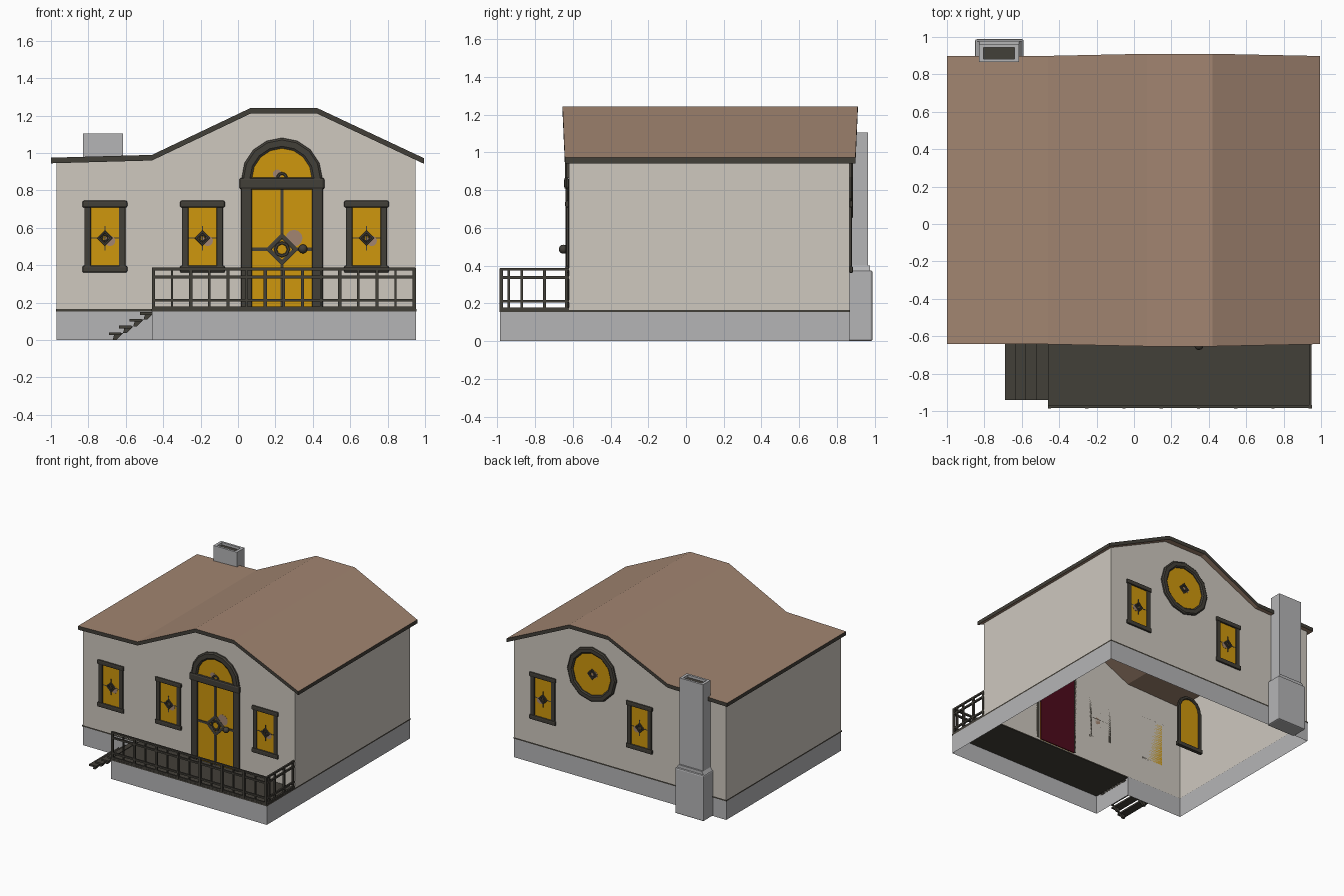
import bpy, bmesh, math
from mathutils import Vector

if "Cube" in bpy.data.objects:
    bpy.data.objects.remove(bpy.data.objects["Cube"])


def mat(name, c):
    m = bpy.data.materials.new(name)
    m.diffuse_color = (*c, 1)
    m.use_nodes = True
    m.node_tree.nodes["Principled BSDF"].inputs["Base Color"].default_value = m.diffuse_color
    return m


WALL = mat("plaster", (0.62, 0.58, 0.52))
STONE = mat("grey stone", (0.46, 0.46, 0.47))
DARK = mat("dark timber", (0.055, 0.05, 0.04))
ROOF = mat("brown roof", (0.36, 0.235, 0.165))
GLASS = mat("amber glass", (0.62, 0.31, 0.004))
RED = mat("dark red", (0.075, 0.003, 0.012))


def make(name, verts, faces, mats, fix=True):
    me = bpy.data.meshes.new(name)
    me.from_pydata(verts, [], faces)
    bm = bmesh.new()
    bm.from_mesh(me)
    if fix:
        bmesh.ops.recalc_face_normals(bm, faces=bm.faces)
    bm.to_mesh(me)
    bm.free()
    ob = bpy.data.objects.new(name, me)
    bpy.context.collection.objects.link(ob)
    for m in (mats if isinstance(mats, list) else [mats]):
        me.materials.append(m)
    return ob


def box(name, x0, x1, y0, y1, z0, z1, m, bevel=0):
    v = [(x, y, z) for x in (x0, x1) for y in (y0, y1) for z in (z0, z1)]
    f = [(0, 1, 3, 2), (4, 6, 7, 5), (0, 4, 5, 1), (2, 3, 7, 6), (0, 2, 6, 4), (1, 5, 7, 3)]
    ob = make(name, v, f, m)
    if bevel:
        b = ob.modifiers.new("bevel", "BEVEL")
        b.width, b.segments = bevel, 2
    return ob


def prism(name, pts, y0, y1, m):
    # closed outline in the x-z plane, extruded along y
    n = len(pts)
    v = [(x, y, z) for y in (y0, y1) for x, z in pts]
    f = [tuple(range(n)), tuple(range(n, 2 * n))]
    f += [(i, (i + 1) % n, n + (i + 1) % n, n + i) for i in range(n)]
    return make(name, v, f, m)


def arc(cx, cz, r, n, a0=0.0, a1=2 * math.pi, closed=True):
    k = n if closed else n + 1
    return [(cx + r * math.cos(a0 + (a1 - a0) * i / n), cz + r * math.sin(a0 + (a1 - a0) * i / n)) for i in range(k)]


def ring(name, cx, cz, y0, y1, ri, ro, n, m, half=False):
    # moulded ring facing y: y0 is the wall side, y1 the outer side
    e = 0.2 * (ro - ri)
    section = [(ri, y0), (ri, y0 + 0.6 * (y1 - y0)), (ri + e, y1), (ro - e, y1), (ro, y0 + 0.6 * (y1 - y0)), (ro, y0)]
    k = n + 1 if half else n
    v, f = [], []
    for i in range(k):
        a = (math.pi if half else 2 * math.pi) * i / n
        v += [(cx + r * math.cos(a), y, cz + r * math.sin(a)) for r, y in section]
    for i in range(n):
        j = (i + 1) % k
        f += [(i * 6 + s, j * 6 + s, j * 6 + (s + 1) % 6, i * 6 + (s + 1) % 6) for s in range(6)]
    return make(name, v, f, m)


# roof outline, left to right
PROFILE = [(-1.0, 0.975), (-0.46, 0.99), (0.07, 1.242), (0.42, 1.242), (0.995, 0.972)]
FRONT, BACK, LEFT, RIGHT = -0.62, 0.865, -0.97, 0.95


def roof_z(x):
    for (xa, za), (xb, zb) in zip(PROFILE, PROFILE[1:]):
        if xa <= x <= xb:
            return za + (zb - za) * (x - xa) / (xb - xa)


# roof: brown slopes with dark edges
v, f = [], []
for x, z in PROFILE:
    d = 0.012 * (z - 0.97) / 0.27
    for zz in (z, z - 0.03):
        v += [(x, -0.642 - d, zz), (x, 0.898 + d, zz)]
for i in range(len(PROFILE) - 1):
    a, b = 4 * i, 4 * i + 4
    f += [(a, b, b + 1, a + 1), (a + 2, a + 3, b + 3, b + 2), (a, a + 2, b + 2, b), (a + 1, b + 1, b + 3, a + 3)]
e = 4 * (len(PROFILE) - 1)
f += [(0, 1, 3, 2), (e, e + 2, e + 3, e + 1)]
roof = make("roof", v, f, [ROOF, DARK])
for p in roof.data.polygons:
    p.material_index = 0 if abs(p.normal.z) > 0.5 else 1

# walls: open shell under the roof
top = [LEFT, -0.46, 0.07, 0.42, RIGHT]
out = [(LEFT, 0.16), (RIGHT, 0.16)] + [(x, roof_z(x) - 0.015) for x in reversed(top)]
n = len(out)
v = [(x, y, z) for y in (FRONT, BACK) for x, z in out]
make("walls", v, [tuple(range(n)), tuple(range(2 * n - 1, n - 1, -1)), (1, n + 1, n + 2, 2), (n - 1, 2 * n - 1, n, 0)], WALL)

# plinth and thin band around house and porch
plan = [(LEFT, FRONT), (-0.46, FRONT), (-0.46, -0.985), (RIGHT, -0.985), (RIGHT, BACK), (LEFT, BACK)]


def band(name, g, z0, z1, m):
    cx, cy = 0, 0
    pts = [(x + math.copysign(g, x - cx), y + math.copysign(g, y - cy)) for x, y in plan]
    k = len(pts)
    make(name, [(x, y, z) for z in (z0, z1) for x, y in pts],
         [(i, (i + 1) % k, k + (i + 1) % k, k + i) for i in range(k)], m)


band("plinth", 0.001, 0, 0.16, STONE)
band("plinth_band", 0.004, 0.153, 0.165, DARK)
box("porch_floor", -0.46, RIGHT, -0.985, FRONT, 0.15, 0.164, DARK)

# chimney with open flue
box("chimney_base", -0.85, -0.59, 0.85, 0.988, 0, 0.375, STONE, 0.01)
prism("chimney_shoulder", [(-0.845, 0.37), (-0.595, 0.37), (-0.615, 0.4), (-0.825, 0.4)], 0.85, 0.975, STONE)
for nm, a in (("left", (-0.828, -0.805, 0.865, 0.963)), ("right", (-0.638, -0.615, 0.865, 0.963)),
              ("front", (-0.805, -0.638, 0.865, 0.883)), ("back", (-0.805, -0.638, 0.945, 0.963))):
    box("chimney_" + nm, *a, 0.38, 1.105, STONE)
box("chimney_flue", -0.806, -0.637, 0.882, 0.946, 1.0, 1.085, DARK)


def emblem(name, cx, cz, w, s, r):
    y0, y1 = w + s * 0.004, w + s * 0.012
    ring(name + "_diamond", cx, cz, y0, y1, r * 0.62, r, 4, DARK)
    ring(name + "_circle", cx, cz, y0, y1, r * 0.3, r * 0.5, 8, DARK)


def pane_spot(name, cx, cz, w, s, r):
    prism(name, arc(cx, cz, r, 12), w, w + s * 0.006, ROOF)


def window(name, cx, w, s):
    def b(part, x0, x1, z0, z1, d, m, bev=0):
        box(name + part, cx + x0, cx + x1, min(w, w + s * d), max(w, w + s * d), z0, z1, m, bev)
    b("_glass", -0.08, 0.08, 0.38, 0.72, 0.004, GLASS)
    for sd in (-1, 1):
        b("_jamb", *sorted((sd * 0.075, sd * 0.11)), 0.38, 0.72, 0.014, DARK, 0.006)
    b("_head", -0.12, 0.12, 0.708, 0.745, 0.02, DARK, 0.009)
    b("_sill", -0.12, 0.12, 0.36, 0.398, 0.02, DARK, 0.009)
    emblem(name + "_emblem", cx, 0.545, w, s, 0.042)
    b("_bar_h", -0.075, 0.075, 0.542, 0.548, 0.005, DARK)
    b("_bar_v", -0.003, 0.003, 0.48, 0.61, 0.008, DARK)
    pane_spot(name + "_spot", cx + 0.028, 0.53, w, s, 0.028)


for i, x in enumerate((-0.712, -0.19, 0.687)):
    window("front_window_%d" % i, x, FRONT, -1)
for i, x in enumerate((0.685, -0.19)):
    window("back_window_%d" % i, x, BACK, 1)

# round window in the back gable
prism("round_glass", arc(0.24, 0.87, 0.19, 12), BACK, BACK + 0.004, GLASS)
ring("round_frame", 0.24, 0.87, BACK, BACK + 0.02, 0.172, 0.222, 12, DARK)
emblem("round_emblem", 0.24, 0.87, BACK, 1, 0.045)
pane_spot("round_spot", 0.22, 0.87, BACK, 1, 0.028)

# front door with arched transom
DX = 0.235
box("door", DX - 0.165, DX + 0.165, FRONT - 0.005, FRONT, 0.164, 0.81, GLASS)
box("door_inside", DX - 0.165, DX + 0.165, FRONT + 0.003, FRONT + 0.01, 0.164, 0.81, RED)
for sd in (-1, 1):
    a, b = sorted((DX + sd * 0.16, DX + sd * 0.22))
    box("door_jamb", a, b, FRONT - 0.018, FRONT, 0.164, 0.82, DARK, 0.01)
box("door_lintel", DX - 0.228, DX + 0.228, FRONT - 0.026, FRONT, 0.805, 0.868, DARK, 0.015)
prism("transom_glass", arc(DX, 0.865, 0.165, 8, 0, math.pi, False), FRONT - 0.004, FRONT, GLASS)
ring("transom_arch", DX, 0.865, FRONT, FRONT - 0.02, 0.16, 0.216, 8, DARK, True)
ring("transom_emblem", DX, 0.868, FRONT - 0.003, FRONT - 0.012, 0.015, 0.03, 8, DARK, True)
pane_spot("transom_spot", DX - 0.025, 0.888, FRONT, -1, 0.024)
pane_spot("door_spot", DX + 0.065, 0.545, FRONT, -1, 0.045)
emblem("door_emblem", DX, 0.485, FRONT, -1, 0.088)
for z0, z1 in ((0.164, 0.41), (0.56, 0.81)):
    box("door_bar_v", DX - 0.009, DX + 0.009, FRONT - 0.01, FRONT, z0, z1, DARK)
for x0, x1 in ((-0.165, -0.07), (0.07, 0.165)):
    box("door_bar_h", DX + x0, DX + x1, FRONT - 0.01, FRONT, 0.476, 0.494, DARK)
bpy.ops.mesh.primitive_uv_sphere_add(segments=12, ring_count=8, radius=0.024, location=(0.347, FRONT - 0.03, 0.487))
knob = bpy.context.object
knob.name = "door_knob"
knob.data.materials.append(DARK)
bpy.ops.object.shade_smooth()
box("knob_stem", 0.339, 0.355, FRONT - 0.03, FRONT, 0.479, 0.495, DARK)

# small arched panel inside the house
box("inner_panel", -0.64, -0.46, -0.02, -0.012, 0.17, 0.5, GLASS)
prism("inner_panel_top", arc(-0.55, 0.5, 0.09, 8, 0, math.pi, False), -0.02, -0.012, GLASS)
ring("inner_arch", -0.55, 0.5, -0.02, -0.002, 0.085, 0.112, 8, DARK, True)
for x in (-0.65, -0.45):
    box("inner_jamb", x - 0.013, x + 0.013, -0.02, -0.002, 0.17, 0.5, DARK)
box("inner_sill", -0.67, -0.43, -0.025, 0.003, 0.16, 0.19, DARK)

# porch railing along the front and right side
RY, RX, t = -0.978, 0.942, 0.007
for z in (0.38, 0.337, 0.212, 0.172):
    box("front_rail", -0.46, RX + t, RY - t, RY + t, z - t, z + t, DARK)
    box("side_rail", RX - t, RX + t, RY, FRONT, z - t, z + t, DARK)
N = 15
for i in range(N):
    x = -0.452 + (RX + 0.452) * i / (N - 1)
    w = 0.009 if i % 2 == 0 else 0.006
    box("front_post", x - w, x + w, RY - w, RY + w, 0.16, 0.385, DARK)
for y in (-0.94, -0.87, -0.75, -0.635):
    box("side_post", RX - t, RX + t, y - t, y + t, 0.16, 0.385, DARK)

# side steps on zigzag stringers
for i in range(4):
    x, z = -0.69 + 0.055 * i, 0.037 + 0.036 * i
    box("step_tread", x, x + 0.065, -0.94, -0.64, z - 0.01, z + 0.004, DARK)
    for y in (-0.92, -0.68):
        prism("step_stringer", [(x + 0.02, z - 0.036), (x + 0.04, z - 0.036), (x + 0.075, z), (x + 0.03, z)], y, y + 0.02, DARK)
